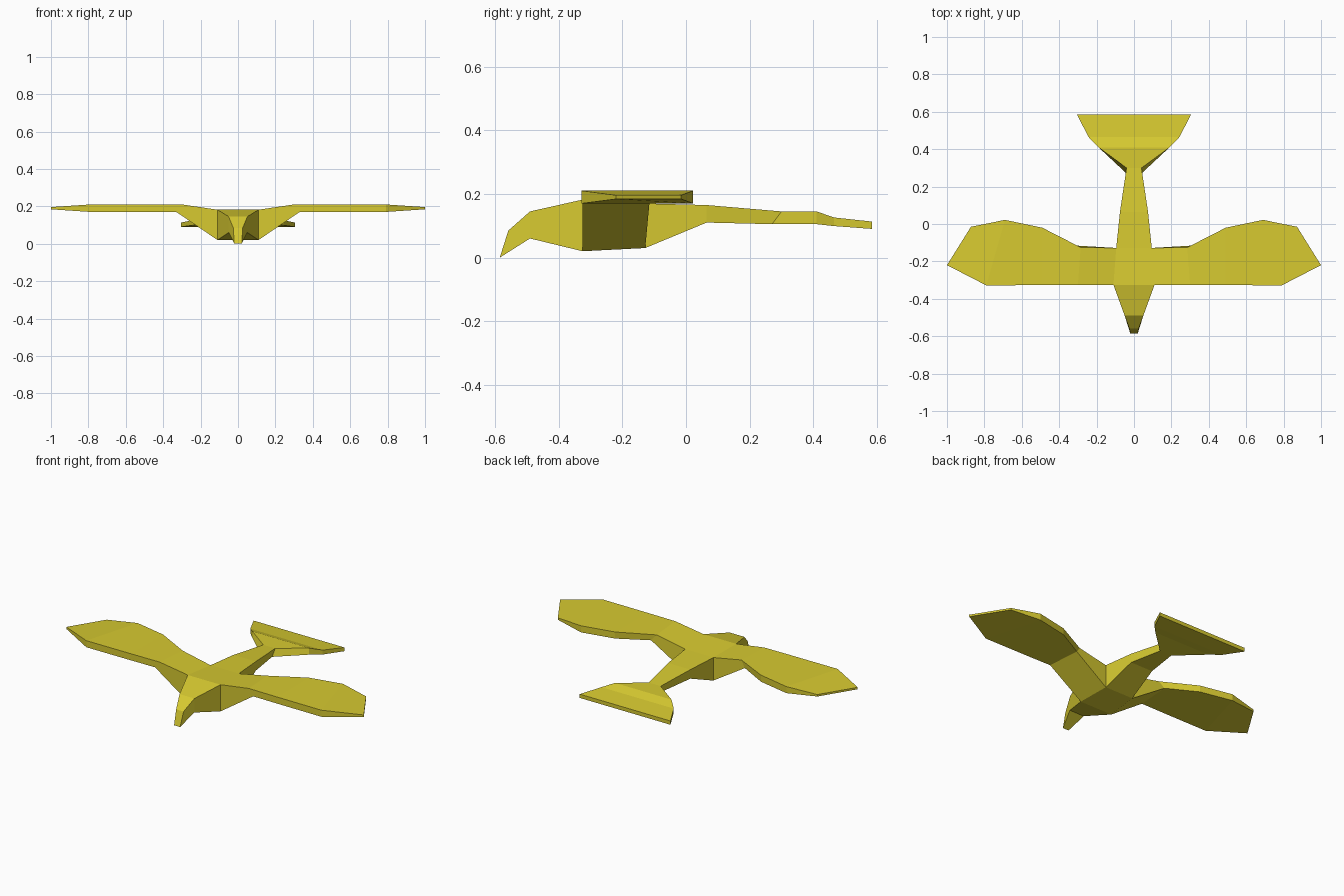
import bpy
import bmesh

cube = bpy.data.objects.get("Cube")
if cube:
    bpy.data.objects.remove(cube, do_unlink=True)

COLOUR = (0.68, 0.59, 0.03, 1.0)
yellow = bpy.data.materials.new("yellow")
yellow.use_nodes = True
yellow.diffuse_color = COLOUR
bsdf = yellow.node_tree.nodes["Principled BSDF"]
bsdf.inputs["Base Color"].default_value = COLOUR
bsdf.inputs["Roughness"].default_value = 0.8


def loft(name, rings, mirror=False):
    """Closed flat-shaded solid through a row of four-cornered rings."""
    bm = bmesh.new()
    loops = [[bm.verts.new(p) for p in ring] for ring in rings]
    for a, b in zip(loops, loops[1:]):
        for i in range(4):
            j = (i + 1) % 4
            bm.faces.new((a[i], a[j], b[j], b[i]))
    bm.faces.new(loops[0])
    bm.faces.new(loops[-1])
    bmesh.ops.recalc_face_normals(bm, faces=bm.faces)
    mesh = bpy.data.meshes.new(name)
    bm.to_mesh(mesh)
    bm.free()
    mesh.materials.append(yellow)
    obj = bpy.data.objects.new(name, mesh)
    bpy.context.collection.objects.link(obj)
    if mirror:
        obj.modifiers.new("mirror", "MIRROR").use_mirror_merge = False
    return obj


def section(bottom, top):
    """Symmetric ring from (half width, y, z) of its bottom and top edges."""
    (wb, yb, zb), (wt, yt, zt) = bottom, top
    return [(-wb, yb, zb), (wb, yb, zb), (wt, yt, zt), (-wt, yt, zt)]


# Shared joints between the parts
neck = section((0.11, -0.325, 0.02), (0.11, -0.325, 0.182))
tail_root = section((0.04, 0.27, 0.105), (0.04, 0.30, 0.145))

# Head with a drooping beak
loft("head", [
    section((0.02, -0.585, 0.0), (0.025, -0.558, 0.085)),
    section((0.05, -0.49, 0.06), (0.05, -0.49, 0.145)),
    neck,
])

# Body, tapering to the tail
loft("body", [
    neck,
    section((0.095, -0.128, 0.03), (0.095, -0.128, 0.17)),
    section((0.075, 0.065, 0.11), (0.075, 0.065, 0.165)),
    tail_root,
])

# Fanned tail
loft("tail", [
    tail_root,
    section((0.19, 0.41, 0.105), (0.19, 0.41, 0.145)),
    section((0.243, 0.465, 0.099), (0.243, 0.465, 0.126)),
    section((0.305, 0.585, 0.09), (0.305, 0.585, 0.113)),
])

# Wings: the root wedge grows out of the body sides
wing = [[(0.11, -0.325, 0.02), (0.11, -0.325, 0.182),
         (0.095, -0.128, 0.17), (0.095, -0.128, 0.03)],
        [(0.33, -0.325, 0.17), (0.30, -0.325, 0.21),
         (0.285, -0.125, 0.207), (0.315, -0.115, 0.17)]]
# Front x, y, back x, y, then bottom and top height
for xf, yf, xb, yb, zb, zt in (
        (0.49, -0.327, 0.49, -0.02, 0.17, 0.21),
        (0.79, -0.328, 0.69, 0.022, 0.17, 0.21),
        (1.00, -0.22, 0.872, -0.015, 0.184, 0.196)):
    wing.append([(xf, yf, zb), (xf, yf, zt), (xb, yb, zt), (xb, yb, zb)])
loft("wings", wing, mirror=True)
